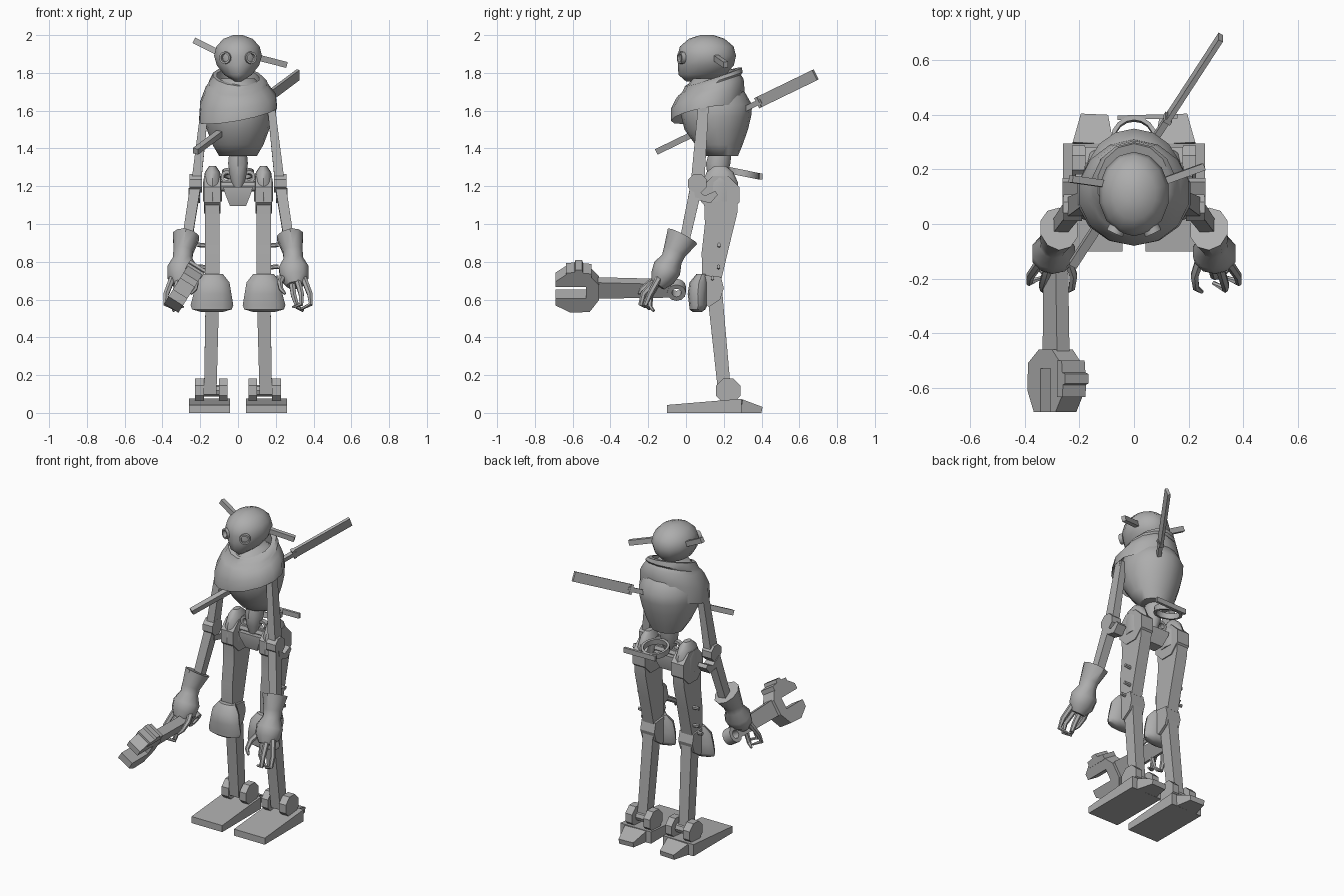
import bpy, bmesh, math
from mathutils import Vector, Matrix

grey = bpy.data.materials.new("plain_grey")
grey.diffuse_color = (0.42, 0.42, 0.42, 1)


def finish(name, bm, mat=None, angle=40):
    if mat:
        bm.transform(mat)
    bmesh.ops.recalc_face_normals(bm, faces=bm.faces[:])
    me = bpy.data.meshes.new(name)
    bm.to_mesh(me)
    bm.free()
    me.materials.append(grey)
    for p in me.polygons:
        p.use_smooth = True
    me.set_sharp_from_angle(angle=math.radians(angle))
    ob = bpy.data.objects.new(name, me)
    bpy.context.collection.objects.link(ob)
    return ob


def circle(n):
    """Unit section; with four sides it is a square of half-width one."""
    k, ph = (math.sqrt(2), math.pi / 4) if n == 4 else (1, math.pi / 2)
    return [(k * math.cos(ph + 2 * math.pi * i / n), k * math.sin(ph + 2 * math.pi * i / n)) for i in range(n)]


def skin(name, sections, closed=False, mat=None, angle=40):
    bm = bmesh.new()
    vs = [[bm.verts.new(p) for p in s] for s in sections]
    n, m = len(vs[0]), len(vs)
    for a in range(m if closed else m - 1):
        r, q = vs[a], vs[(a + 1) % m]
        for i in range(n):
            bm.faces.new((r[i], r[(i + 1) % n], q[(i + 1) % n], q[i]))
    if not closed:
        bm.faces.new(vs[0])
        bm.faces.new(vs[-1])
    return finish(name, bm, mat, angle)


def loft(name, rings, n=12, closed=False, mat=None, angle=40):
    """Rings are (cx, cy, cz, rx, ry[, slope along y, slope along x])."""
    secs = []
    for cx, cy, cz, rx, ry, *sl in rings:
        sy, sx = (sl + [0, 0])[:2]
        secs.append([(cx + rx * a, cy + ry * b, cz + sy * ry * b + sx * rx * a) for a, b in circle(n)])
    return skin(name, secs, closed, mat, angle)


def tube(name, pts, radii, n=4, angle=40):
    """Section swept along a path; radii are (across, deep)."""
    pts = [Vector(p) for p in pts]
    secs = []
    for i, p in enumerate(pts):
        t = (pts[min(i + 1, len(pts) - 1)] - pts[max(i - 1, 0)]).normalized()
        ref = Vector((0, 1, 0)) if abs(t.x) > 0.85 else Vector((1, 0, 0))
        u = (ref - t * ref.dot(t)).normalized()
        v = t.cross(u)
        ru, rv = radii[i] if isinstance(radii, list) else radii
        secs.append([p + u * ru * a + v * rv * b for a, b in circle(n)])
    return skin(name, secs, angle=angle)


def prism(name, profile, lo, hi, mat=None, angle=30):
    """Outline in (y, z), extruded along x."""
    return skin(name, [[(x, y, z) for y, z in profile] for x in (lo, hi)], mat=mat, angle=angle)


def ring(name, R, r, h, mat, n=16):
    return loft(name, [(0, 0, -h, R, R), (0, 0, h, R, R), (0, 0, h, r, r), (0, 0, -h, r, r)], n, True, mat)


def disc(y, z, r, n=8):
    return [(y + r * math.cos(2 * math.pi * (i + .5) / n), z + r * math.sin(2 * math.pi * (i + .5) / n)) for i in range(n)]


T, Rot = Matrix.Translation, Matrix.Rotation

# Head with goggle rings and two side rods
loft("head", [(0, .05, 1.755, .02, .05), (0, .085, 1.79, .075, .125), (0, .105, 1.84, .115, .148),
              (0, .11, 1.89, .13, .155), (0, .11, 1.94, .117, .142), (0, .11, 1.98, .08, .095),
              (0, .11, 2.0, .025, .035)], 14, angle=50)
for s in (-1, 1):
    m = T((s * .066, -.024, 1.88)) @ Rot(s * math.radians(25), 4, 'Z') @ Rot(math.pi / 2, 4, 'X')
    ring("goggle", .032, .022, .012, m)
tube("head_rod_left", [(-.09, .145, 1.90), (-.232, .165, 1.972)], (.013, .016))
tube("head_rod_right", [(.09, .15, 1.885), (.255, .21, 1.843)], (.013, .016))

# Egg-shaped torso and folded scarf
loft("torso", [(0, .19, 1.36, .1, .085), (0, .175, 1.42, .135, .125), (0, .16, 1.5, .165, .168),
               (0, .16, 1.57, .18, .185), (0, .16, 1.63, .18, .19), (0, .15, 1.7, .15, .16),
               (0, .13, 1.77, .09, .1)], 16, angle=60)
loft("scarf", [(0, .11, 1.58, .212, .19, .18, .18), (0, .115, 1.66, .205, .195, .25, .1),
               (0, .125, 1.715, .175, .18, .3, 0), (0, .125, 1.735, .16, .165, .33, 0),
               (0, .14, 1.75, .155, .16, .33, 0), (0, .145, 1.78, .135, .15, .33, -.08),
               (0, .14, 1.78, .115, .12, .33, -.08), (0, .13, 1.7, .14, .14, .3, 0),
               (0, .115, 1.60, .195, .175, .18, .18)], 14, True)

# Long blade run through the torso
a, b = Vector((-.225, -.15, 1.385)), Vector((.318, .685, 1.79))
tube("blade_grip", [a, a.lerp(b, .3)], (.016, .016))
tube("blade_shaft", [a.lerp(b, .3), a.lerp(b, .66)], (.012, .014))
tube("blade_guard", [a.lerp(b, .635), a.lerp(b, .65)], (.014, .03))
tube("blade", [a.lerp(b, .65), b], (.009, .03))

# Spine, pelvis, axle and rear hoop
loft("spine", [(0, .16, 1.19, .025, .025), (0, .165, 1.25, .045, .05), (0, .17, 1.32, .055, .065),
               (0, .18, 1.37, .05, .06)], 10)
loft("pelvis", [(0, .17, 1.095, .042, .035), (0, .17, 1.165, .07, .055), (0, .17, 1.195, .078, .055)], 4)
tube("hip_axle", [(-.11, .17, 1.2), (.11, .17, 1.2)], (.028, .028), 8)
for s in (-1, 1):
    ring("waist_hinge", .035, .018, .014, T((s * .058, .17, 1.25)) @ Rot(math.pi / 2, 4, 'X'), 10)
ring("rear_hoop", .085, .07, .017, T((0, .31, 1.268)) @ Rot(-.2, 4, 'X'))
tube("hoop_bar", [(-.06, .39, 1.252), (.16, .396, 1.252)], (.008, .016))

for s, side in ((1, "right"), (-1, "left")):
    def P(*pts):
        return [(s * x, y, z) for x, y, z in pts]

    def L(rings):
        return [(s * r[0],) + r[1:] for r in rings]

    # Leg
    loft("hip_dome_" + side, L([(.135, .18, 1.12, .05, .1), (.135, .18, 1.22, .05, .095),
                                (.135, .18, 1.275, .04, .07), (.135, .18, 1.307, .018, .03)]), 12)
    prism("hip_disc_" + side, disc(.183, 1.155, .108), s * .092, s * .18)
    prism("thigh_" + side, [(.095, 1.14), (.275, 1.14), (.272, 1.06), (.228, .88), (.188, .71),
                            (.085, .70), (.083, .85), (.1, 1.0)], s * .098, s * .175)
    for y, z in ((.175, .885), (.172, .77), (.14, .71)):
        tube("thigh_bolt", P((.16, y, z), (.215, y, z + .005)), (.01, .012), 6)
    prism("knee_joint_" + side, [(.085, .73), (.185, .72), (.2, .66), (.18, .6), (.12, .56), (.08, .6)],
          s * .085, s * .185)
    loft("knee_pad_" + side, L([(.135, .085, .735, .055, .03), (.135, .068, .69, .09, .05),
                                (.135, .062, .63, .1, .053), (.138, .065, .57, .113, .048),
                                (.138, .06, .548, .105, .042), (.138, .06, .535, .06, .025)]), 12)
    tube("shin_" + side, P((.135, .15, .66), (.147, .205, .1)), [(.036, .04), (.033, .034)])
    for lo, hi in ((.055, .1), (.18, .228)):
        prism("ankle_disc", disc(.224, .118, .07), s * lo, s * hi)
    tube("ankle_pin_" + side, P((.06, .224, .118), (.22, .224, .118)), (.03, .03), 8)
    prism("foot_" + side, [(-.1, 0), (-.1, .042), (.295, .075), (.295, 0)], s * .042, s * .26)
    tube("heel_" + side, P((.15, .29, .036), (.145, .4, .016)), [(.075, .036), (.05, .016)])

    # Arm
    tube("shoulder_pin_" + side, P((.14, .09, 1.61), (.2, .09, 1.61)), (.02, .02), 8)
    tube("upper_arm_" + side, P((.175, .092, 1.625), (.223, .06, 1.2)), [(.02, .028), (.026, .036)])
    prism("elbow_" + side, disc(.06, 1.215, .053), s * .19, s * .258)
    prism("elbow_hook_" + side, [(.04, 1.19), (.1, 1.15), (.155, 1.175), (.168, 1.155), (.13, 1.11),
                                 (.05, 1.13)], s * .2, s * .262)
    tube("forearm_" + side, P((.225, .055, 1.2), (.272, -.01, .9)), [(.028, .032), (.026, .026)])
    # Flared glove and curled fingers
    tube("glove_" + side, P((.275, -.018, .935), (.29, -.06, .855), (.293, -.075, .815), (.295, -.1, .765),
                            (.298, -.125, .715), (.302, -.15, .675)),
         [(.073, .088), (.055, .062), (.054, .056), (.082, .076), (.078, .066), (.045, .04)], 10)
    fingers = (((.345, -.14, .72), (.38, -.19, .63), (.385, -.215, .575), (.335, -.195, .55)),
               ((.315, -.16, .70), (.335, -.225, .63), (.335, -.24, .575), (.29, -.215, .56)),
               ((.285, -.15, .69), (.295, -.19, .62), (.315, -.19, .56), (.345, -.17, .54)),
               ((.245, -.12, .73), (.222, -.19, .69), (.228, -.235, .655), (.25, -.25, .63)))
    for f in fingers:
        tube("finger_" + side, P(*f), [(.018, .018), (.016, .016), (.013, .013), (.007, .007)], 6)

# Wrench in the left hand
W = T((-.287, 0, .66)) @ Rot(math.radians(32), 4, 'Y')
prism("wrench_jaws", [(-.46, -.045), (-.51, -.12), (-.61, -.125), (-.69, -.08), (-.69, -.035), (-.53, -.035),
                      (-.53, .035), (-.69, .035), (-.69, .07), (-.63, .115), (-.51, .105), (-.46, .045)],
      -.045, .045, W)
prism("wrench_slide", [(-.635, .09), (-.635, .125), (-.59, .13), (-.585, .145), (-.55, .145), (-.545, .125),
                       (-.5, .12), (-.5, .09)], -.05, .05, W)
prism("wrench_handle", [(-.48, -.048), (-.48, .052), (-.08, .04), (-.08, -.042)], -.027, .027, W)
ring("wrench_eye", .05, .025, .03, W @ T((0, -.05, -.01)) @ Rot(math.pi / 2, 4, 'Y'), 12)
